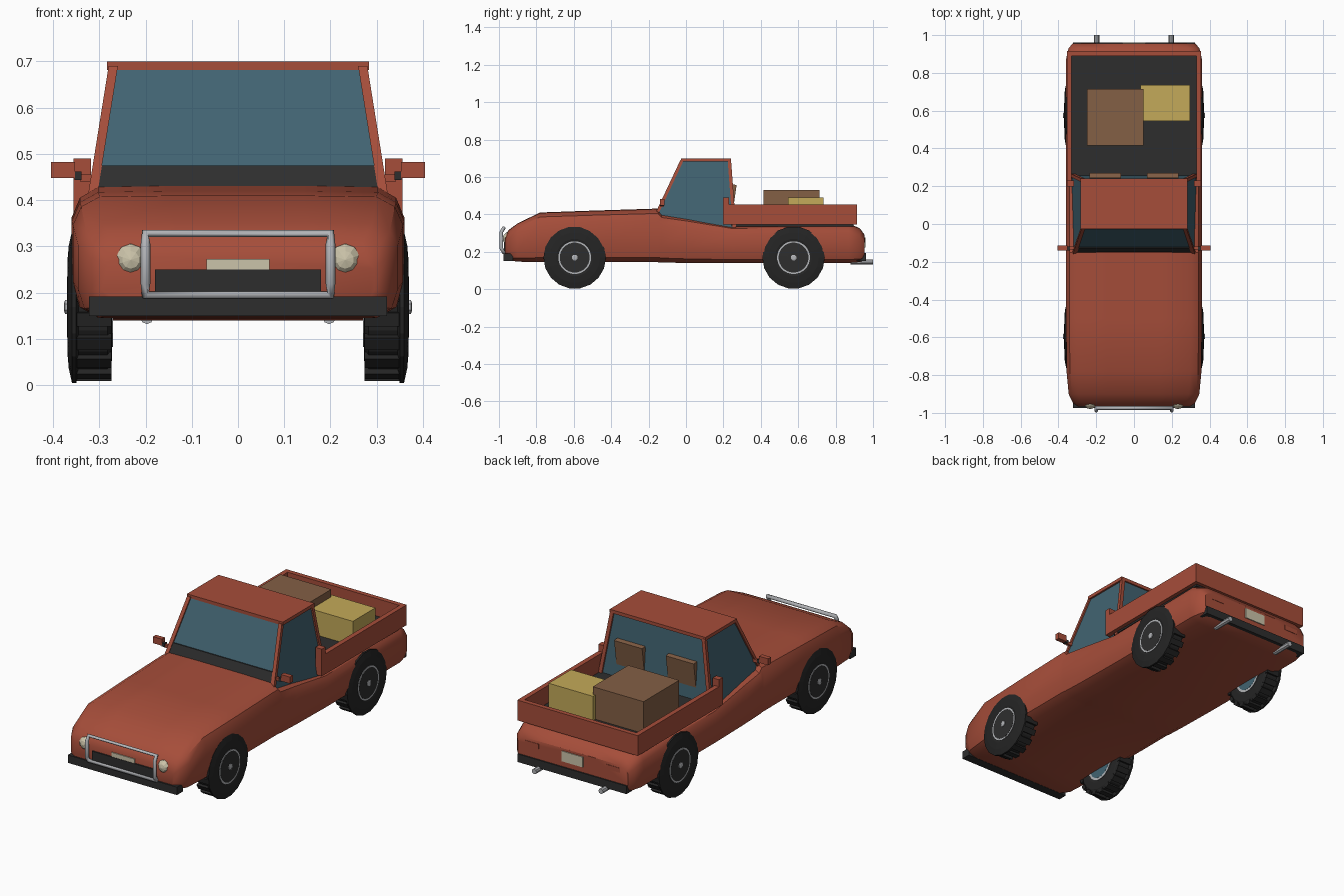
import bpy, bmesh, math
from mathutils import Vector, Matrix

if "Cube" in bpy.data.objects:
    bpy.data.objects.remove(bpy.data.objects["Cube"])


def material(name, *rgb):
    m = bpy.data.materials.new(name)
    m.use_nodes = True
    m.diffuse_color = (*rgb, 1)
    m.node_tree.nodes["Principled BSDF"].inputs["Base Color"].default_value = (*rgb, 1)
    return m


RED = material("rust red paint", .38, .075, .042)
GLASS = material("blue glass", .053, .125, .165)
DARK = material("dark trim", .027, .027, .027)
RUBBER = material("tyre rubber", .018, .018, .018)
CHROME = material("chrome", .45, .46, .48)
CREAM = material("cream lamp", .6, .55, .4)
BROWN = material("brown crate", .23, .115, .06)
YELLOW = material("yellow crate", .55, .4, .1)


def finish(name, bm, mat, smooth=None):
    bmesh.ops.recalc_face_normals(bm, faces=bm.faces)
    me = bpy.data.meshes.new(name)
    bm.to_mesh(me)
    bm.free()
    me.materials.append(mat)
    ob = bpy.data.objects.new(name, me)
    bpy.context.collection.objects.link(ob)
    if smooth:
        bpy.ops.object.select_all(action='DESELECT')
        ob.select_set(True)
        bpy.context.view_layer.objects.active = ob
        bpy.ops.object.shade_smooth_by_angle(angle=math.radians(smooth))
    return ob


def loft(name, rings, mat, smooth=None):
    """Skin a list of closed rings and cap both ends."""
    bm = bmesh.new()
    rows = [[bm.verts.new(p) for p in ring] for ring in rings]
    n = len(rows[0])
    for a, b in zip(rows, rows[1:]):
        for i in range(n):
            j = (i + 1) % n
            bm.faces.new((a[i], a[j], b[j], b[i]))
    bm.faces.new(rows[0])
    bm.faces.new(rows[-1])
    return finish(name, bm, mat, smooth)


def box(name, x, y, z, mat, tilt=0):
    """Box given by its x, y and z ranges, optionally tilted about x."""
    bm = bmesh.new()
    size = Matrix.Diagonal((x[1] - x[0], y[1] - y[0], z[1] - z[0], 1))
    mid = Vector((sum(x) / 2, sum(y) / 2, sum(z) / 2))
    bmesh.ops.create_cube(bm, size=1, matrix=Matrix.Translation(mid) @ Matrix.Rotation(tilt, 4, 'X') @ size)
    return finish(name, bm, mat)


def pair(name, x, y, z, mat, tilt=0):
    for side, s in (("left", 1), ("right", -1)):
        box(f"{side}_{name}", sorted((s * x[0], s * x[1])), y, z, mat, tilt)


def lathe(name, profile, sides, mat, centre, s=1):
    """Turn (x, radius) points around an axle along x."""
    rings = []
    for x, r in profile:
        rings.append([(s * x, centre[0] + r * math.sin(math.tau * (k + .5) / sides),
                       centre[1] + r * math.cos(math.tau * (k + .5) / sides)) for k in range(sides)])
    return loft(name, rings, mat)


# Body shell: y, half width, bottom, top
stations = [(-.967, .295, .175, .275), (-.95, .322, .155, .315), (-.9, .346, .147, .352),
            (-.78, .357, .145, .41), (-.5, .36, .145, .42), (-.15, .36, .144, .431),
            (-.13, .36, .143, .407), (0, .36, .14, .387), (.25, .36, .14, .342),
            (.87, .36, .14, .352), (.93, .347, .145, .325), (.955, .325, .155, .29)]
shell = []
for y, w, zb, zt in stations:
    h = zt - zb
    half = [(.84, zb), (.96, zb + .09 * h), (1, zb + .3 * h), (1, zt - .24 * h),
            (.95, zt - .09 * h), (.84, zt - .01 * h), (.4, zt)]
    ring = [(w * x, y, z) for x, z in half]
    shell.append(ring + [(-x, a, z) for x, a, z in reversed(ring)])
loft("body_shell", shell, RED, 35)


# Cab: tapered glass with red pillars and roof
def half_width(z):
    return .315 - (z - .42) * .16


def front_y(z):
    return -.148 + (z - .42) * .47


def rear_y(z):
    return .258 - (z - .34) * .075


def cab_ring(z_front, z_rear):
    f, r = half_width(z_front), half_width(z_rear)
    return [(f, front_y(z_front), z_front), (r, rear_y(z_rear), z_rear),
            (-r, rear_y(z_rear), z_rear), (-f, front_y(z_front), z_front)]


loft("cab_glass", [cab_ring(.39, .325), cab_ring(.688, .688)], GLASS)
box("roof", (-.283, .283), (-.026, .24), (.682, .7), RED)


def pillar(name, s, y_at, z0, z1, t):
    rings = []
    for z in (z0, z1):
        x, y = half_width(z), y_at(z)
        rings.append([(s * (x + dx), y + dy, z) for dx, dy in
                      ((-.012, -t), (.008, -t), (.008, t), (-.012, t))])
    loft(name, rings, RED)


for side, s in (("left", 1), ("right", -1)):
    pillar(side + "_front_pillar", s, front_y, .41, .69, .009)
    pillar(side + "_rear_pillar", s, rear_y, .33, .69, .009)

# Dark strip across the foot of the windscreen
loft("windscreen_strip", [[(x, front_y(z) + d, z) for x, z in
                           ((-.305, .427), (.305, .427), (.302, .475), (-.302, .475))]
                          for d in (-.006, .003)], DARK)

# Door mirrors
pair("mirror", (.352, .404), (-.14, -.115), (.448, .483), RED)
pair("mirror_stalk", (.338, .354), (-.139, -.118), (.444, .462), DARK)
pair("mirror_foot", (.308, .342), (-.135, -.12), (.44, .456), RED)

# Load bed
pair("bed_side", (.33, .356), (.2, .915), (.345, .453), RED)
box("tailgate", (-.34, .34), (.89, .915), (.345, .453), RED)
pair("bed_post", (.318, .356), (.198, .23), (.345, .49), RED)
box("bed_floor", (-.335, .335), (.24, .895), (.335, .36), DARK)

# Cargo and seat backs
box("large_crate", (-.25, .05), (.415, .715), (.36, .53), BROWN)
box("small_crate", (.035, .297), (.545, .735), (.36, .49), YELLOW)
pair("seat_back", (.07, .235), (.232, .258), (.38, .56), BROWN, -.14)

# Bumpers, grille, plates and rear lamps
box("front_bumper", (-.322, .322), (-.975, -.925), (.15, .192), DARK)
box("rear_bumper", (-.322, .322), (.912, .962), (.15, .193), DARK)
box("grille", (-.18, .18), (-.974, -.94), (.2, .25), DARK)
box("front_plate", (-.068, .068), (-.972, -.95), (.245, .273), CREAM)
box("rear_plate", (-.062, .062), (.95, .96), (.222, .277), CREAM)
pair("rear_lamp", (.2, .28), (.94, .957), (.25, .275), RED)

for side, s in (("left", 1), ("right", -1)):
    # Headlamp
    bm = bmesh.new()
    bmesh.ops.create_uvsphere(bm, u_segments=10, v_segments=6, radius=.038,
                              matrix=Matrix.Translation((s * .232, -.942, .271)) @ Matrix.Rotation(math.pi / 2, 4, 'X'))
    finish(side + "_headlamp", bm, CREAM)
    # Exhaust pipe
    bm = bmesh.new()
    bmesh.ops.create_cone(bm, cap_ends=True, segments=8, radius1=.014, radius2=.014, depth=.12,
                          matrix=Matrix.Translation((s * .197, .94, .146)) @ Matrix.Rotation(math.pi / 2, 4, 'X'))
    finish(side + "_exhaust", bm, CHROME)

# Bull bar: a closed tube bowed forward
curve = bpy.data.curves.new("bull_bar", 'CURVE')
curve.dimensions = '3D'
curve.bevel_depth = .0105
curve.bevel_resolution = 1
edge = [(-.974, .195), (-.988, .22), (-.988, .305), (-.974, .328)]
path = [(.2, y, z) for y, z in edge] + [(-.2, y, z) for y, z in reversed(edge)]
spline = curve.splines.new('POLY')
spline.points.add(len(path) - 1)
for point, co in zip(spline.points, path):
    point.co = (*co, 1)
spline.use_cyclic_u = True
curve.materials.append(CHROME)
bpy.context.collection.objects.link(bpy.data.objects.new("bull_bar", curve))

# Wheels: tyre, tread blocks, rim and hub
tyre = [(.278, .085), (.272, .1), (.274, .135), (.282, .15), (.345, .15), (.35, .167),
        (.359, .167), (.366, .135), (.369, .1), (.366, .088)]
for end, y in (("front", -.595), ("rear", .575)):
    for side, s in (("left", 1), ("right", -1)):
        name, c = f"{end}_{side}_", (y, .169)
        lathe(name + "tyre", tyre, 18, RUBBER, c, s)
        bm = bmesh.new()
        for k in range(18):
            spin = Matrix.Rotation(math.tau * k / 18, 4, 'X')
            place = Matrix.Translation((s * .311, *c)) @ spin @ Matrix.Translation((0, 0, .15))
            bmesh.ops.create_cube(bm, size=1, matrix=place @ Matrix.Diagonal((.074, .03, .02, 1)))
        finish(name + "tread", bm, RUBBER)
        lathe(name + "rim", [(.35, .088), (.3685, .088), (.3685, .08), (.35, .078)], 24, CHROME, c, s)
        lathe(name + "wheel_disc", [(.35, .08), (.369, .08), (.37, .03)], 24, DARK, c, s)
        lathe(name + "hub", [(.36, .016), (.374, .016), (.376, .01)], 8, CHROME, c, s)
        lathe(name + "inner_rim", [(.272, .088), (.2705, .088), (.2705, .074), (.275, .07)], 18, CHROME, c, s)
        lathe(name + "inner_disc", [(.28, .078), (.27, .074)], 18, GLASS, c, s)
